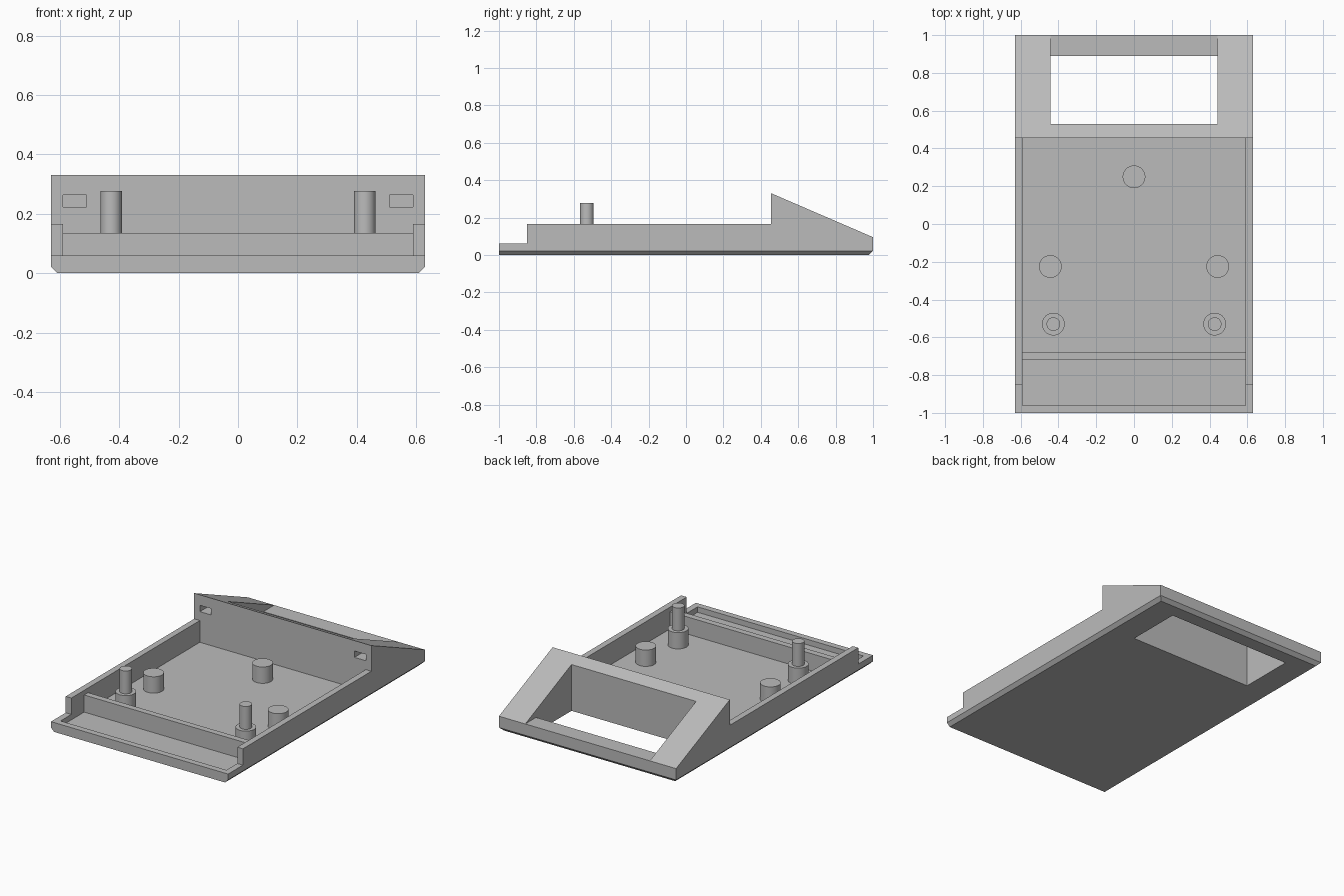
import bpy
import bmesh

if "Cube" in bpy.data.objects:
    bpy.data.objects.remove(bpy.data.objects["Cube"], do_unlink=True)

grey = bpy.data.materials.new("plain grey")
grey.use_nodes = True
COLOR = (0.5, 0.5, 0.5, 1)
grey.diffuse_color = COLOR
grey.node_tree.nodes["Principled BSDF"].inputs["Base Color"].default_value = COLOR

FLOOR = 0.025
POST_TOP = 0.13


def extrude_profile(name, profile, x0, x1, chamfer=0):
    """Extrude a (y, z) outline from x0 to x1."""
    bm = bmesh.new()
    face = bm.faces.new([bm.verts.new((x0, y, z)) for y, z in profile])
    ext = bmesh.ops.extrude_face_region(bm, geom=[face])
    new_verts = [v for v in ext["geom"] if isinstance(v, bmesh.types.BMVert)]
    bmesh.ops.translate(bm, verts=new_verts, vec=(x1 - x0, 0, 0))
    bmesh.ops.recalc_face_normals(bm, faces=bm.faces)
    if chamfer:
        # Chamfer the underside along the sides and back, not the front
        edges = [e for e in bm.edges
                 if all(v.co.z < 0.001 for v in e.verts)
                 and any(v.co.y > 0.9 for v in e.verts)]
        bmesh.ops.bevel(bm, geom=edges, offset=chamfer, segments=1, affect='EDGES')
    mesh = bpy.data.meshes.new(name)
    bm.to_mesh(mesh)
    bm.free()
    mesh.materials.append(grey)
    obj = bpy.data.objects.new(name, mesh)
    bpy.context.collection.objects.link(obj)
    return obj


def cut(target, cutter):
    cutter.hide_render = True
    mod = target.modifiers.new("cut", 'BOOLEAN')
    mod.operation = 'DIFFERENCE'
    mod.solver = 'EXACT'
    mod.object = cutter
    bpy.context.view_layer.objects.active = target
    bpy.ops.object.modifier_apply(modifier=mod.name)
    bpy.data.objects.remove(cutter, do_unlink=True)


def post(name, x, y, radius, z0, z1):
    bpy.ops.mesh.primitive_cylinder_add(
        vertices=48, radius=radius, depth=z1 - z0, location=(x, y, (z0 + z1) / 2))
    obj = bpy.context.object
    obj.name = name
    obj.data.materials.append(grey)
    bpy.ops.object.shade_smooth_by_angle()


# Shell: low front lip, side wall height, sloped rear wedge
shell = extrude_profile("case_shell", [
    (-1, 0), (1, 0), (1, 0.095), (0.455, 0.33), (0.455, 0.165),
    (-0.85, 0.165), (-0.85, 0.06), (-1, 0.06)], -0.63, 0.63, chamfer=0.022)

# Main compartment and front tray, leaving the cross rib between them
cut(shell, extrude_profile("compartment_cutter", [
    (-0.96, FLOOR), (-0.72, FLOOR), (-0.72, 0.135), (-0.68, 0.135),
    (-0.68, FLOOR), (0.455, FLOOR), (0.455, 0.165), (0.4, 0.3), (-0.96, 0.3)],
    -0.59, 0.59))

# Window through the wedge, leaving a flat rear bar
cut(shell, extrude_profile("window_cutter", [
    (0.53, -0.1), (0.89, -0.1), (0.89, 0.095), (1.1, 0.095),
    (1.1, 0.5), (0.53, 0.5)], -0.443, 0.443))

# Latch slots in the wedge face
for side in (-1, 1):
    cut(shell, extrude_profile("slot_cutter", [
        (0.4, 0.222), (0.535, 0.222), (0.535, 0.263), (0.4, 0.263)],
        side * 0.55 - 0.04, side * 0.55 + 0.04))

# Support posts and locating pins
post("rear_support_post", 0, 0.25, 0.06, FLOOR - 0.01, POST_TOP)
for side, label in ((1, "left"), (-1, "right")):
    post(label + "_support_post", side * 0.443, -0.225, 0.06, FLOOR - 0.01, POST_TOP)
    post(label + "_pin_base", side * 0.427, -0.53, 0.06, FLOOR - 0.01, POST_TOP)
    post(label + "_locating_pin", side * 0.427, -0.53, 0.036, POST_TOP - 0.02, 0.277)
